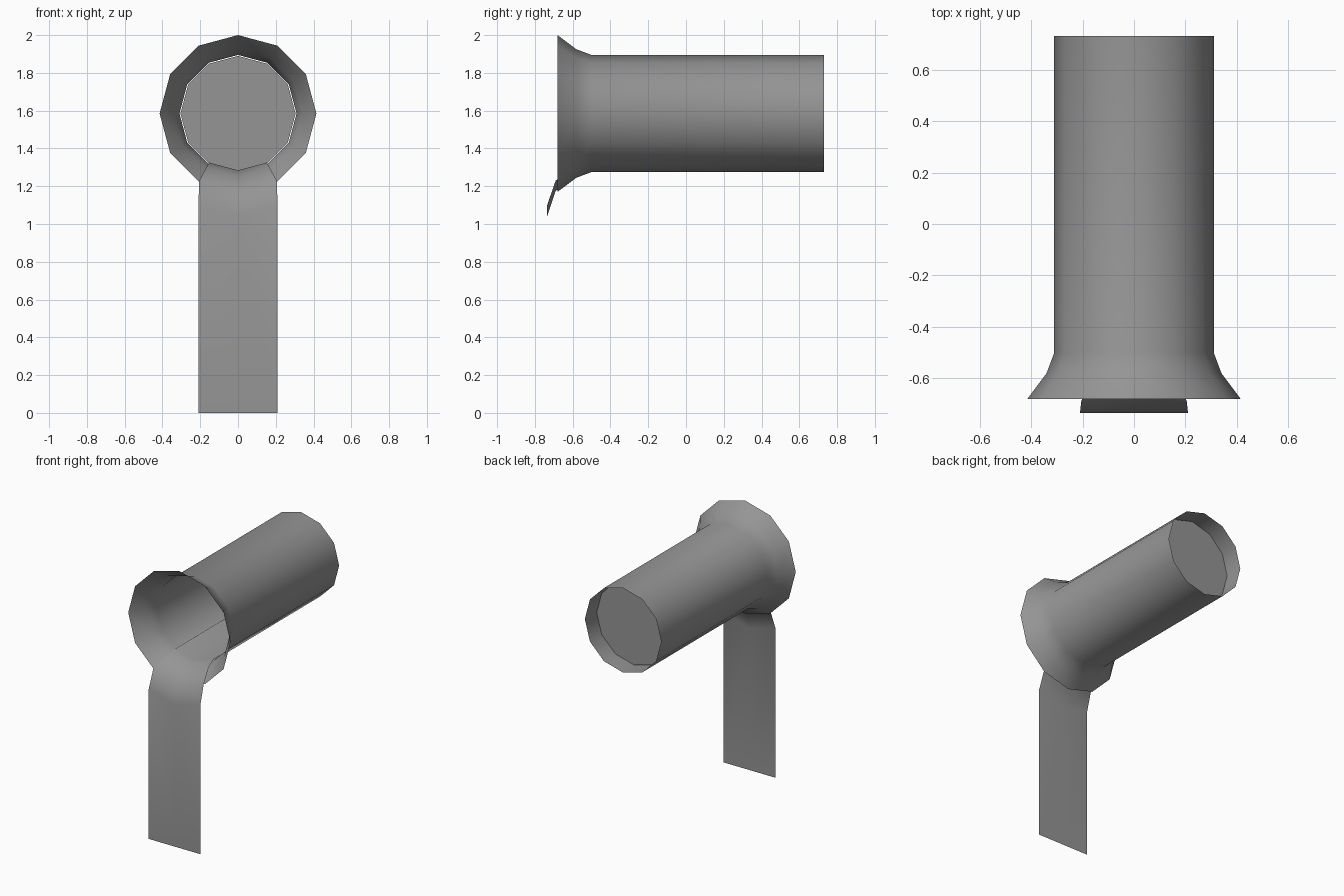
import bpy, bmesh
from math import sin, cos, tau

if "Cube" in bpy.data.objects:
    bpy.data.objects.remove(bpy.data.objects["Cube"])

SIDES = 12
AXIS_Z = 1.585

grey = bpy.data.materials.new("plain grey")
grey.use_nodes = True
colour = (0.3, 0.3, 0.3, 1)
grey.diffuse_color = colour
grey.node_tree.nodes["Principled BSDF"].inputs["Base Color"].default_value = colour


def sheet(name, rows, closed=False, smooth=True):
    """Skin a series of equal rows of points with quads."""
    bm = bmesh.new()
    grid = [[bm.verts.new(p) for p in row] for row in rows]
    for a, b in zip(grid, grid[1:]):
        n = len(a)
        for i in range(n if closed else n - 1):
            j = (i + 1) % n
            bm.faces.new((a[i], a[j], b[j], b[i]))
    finish(name, bm, smooth)


def finish(name, bm, smooth):
    mesh = bpy.data.meshes.new(name)
    for face in bm.faces:
        face.smooth = smooth
    bm.to_mesh(mesh)
    bm.free()
    mesh.materials.append(grey)
    bpy.context.collection.objects.link(bpy.data.objects.new(name, mesh))


def ring(y, r):
    return [(r * sin(tau * i / SIDES), y, AXIS_Z + r * cos(tau * i / SIDES))
            for i in range(SIDES)]


# Open pipe with a flared mouth
pipe_profile = [(0.73, 0.31), (-0.5, 0.31), (-0.58, 0.34), (-0.68, 0.415)]
sheet("pipe", [ring(y, r) for y, r in pipe_profile], closed=True)

# Recessed plug near the back end
bm = bmesh.new()
bm.faces.new([bm.verts.new(p) for p in ring(0.6, 0.305)])
finish("back_plug", bm, False)

# Stream lying in the pipe floor, then bending over the lip:
# half width, y, side height, middle height
stream_rows = [(0.152, 0.6, 1.325, 1.284), (0.152, -0.5, 1.325, 1.284),
               (0.167, -0.58, 1.3, 1.255), (0.205, -0.69, 1.23, 1.175),
               (0.21, -0.735, 1.1, 1.04), (0.21, -0.735, 0, 0)]
sheet("stream", [[(-w, y, side), (0, y, mid), (w, y, side)]
                 for w, y, side, mid in stream_rows])
